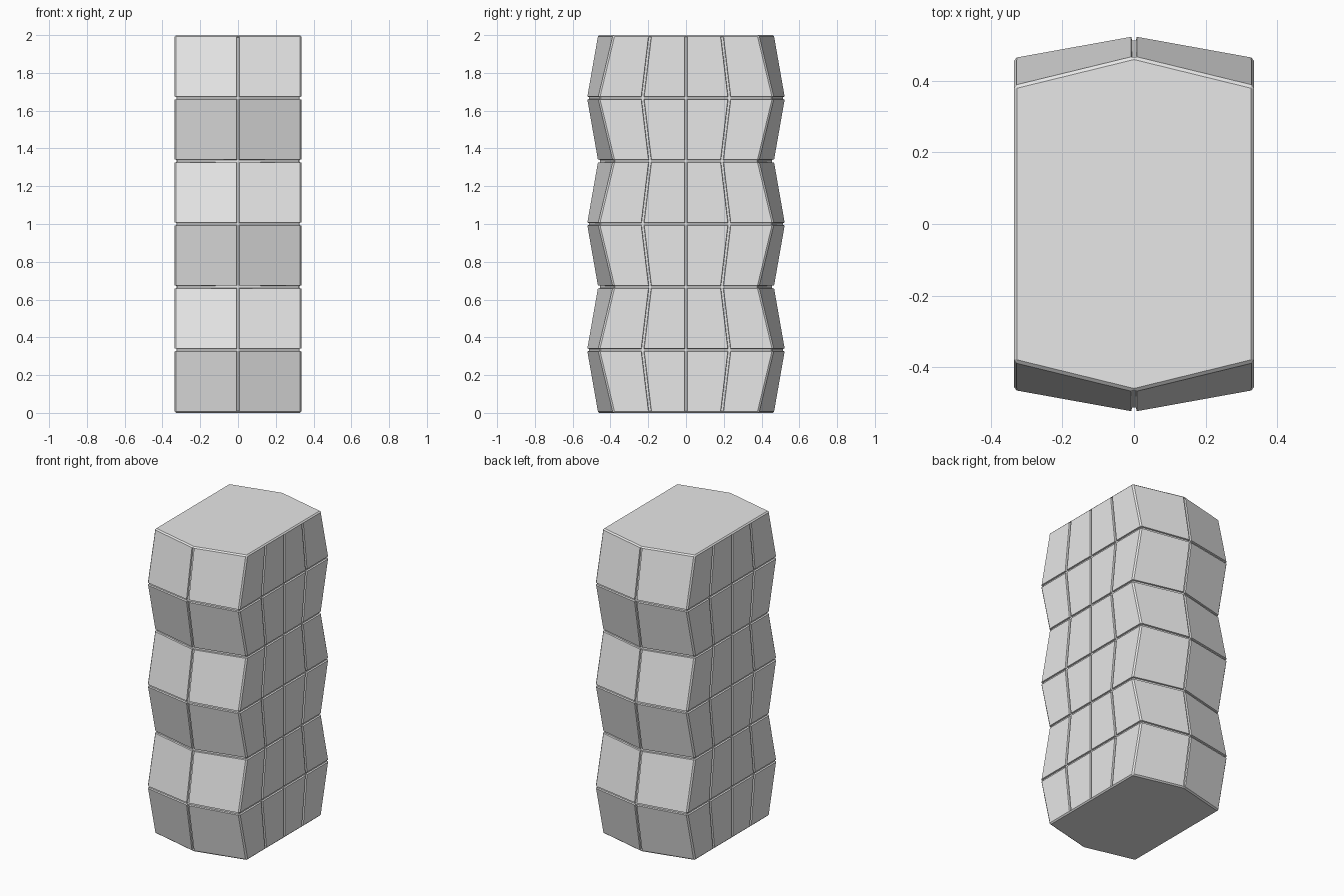
import bpy
import bmesh

cube = bpy.data.objects.get("Cube")
if cube:
    bpy.data.objects.remove(cube, do_unlink=True)

HALF_WIDTH = 0.335
LEVELS = 6
STEP = 2 / LEVELS


def ring_outline(bulge):
    """Six-sided outline, with the long flanks divided at the panel seams."""
    corner, peak, seam = (0.465, 0.525, 0.23) if bulge else (0.385, 0.467, 0.19)
    flank = [-corner, -seam, 0, seam, corner]
    right = [(HALF_WIDTH, y) for y in flank]
    left = [(-x, -y) for x, y in right]
    return [(0, -peak)] + right + [(0, peak)] + left


def is_seam(face):
    """True for bevel strips lying on a joint between two panels."""
    c = face.calc_center_median()
    if not 0.03 < c.z < 1.97:
        return False
    on_level = abs(c.z - round(c.z / STEP) * STEP) < 0.02
    on_ridge = abs(c.x) < 0.02
    y = abs(c.y)
    on_flank = abs(c.x) > 0.32 and (y < 0.03 or abs(y - 0.21) < 0.03)
    return on_level or on_ridge or on_flank


# Stacked zigzag body
bm = bmesh.new()
rings = [[bm.verts.new((x, y, i * STEP)) for x, y in ring_outline(i % 2)]
         for i in range(LEVELS + 1)]
count = len(rings[0])
for low, high in zip(rings, rings[1:]):
    for i in range(count):
        j = (i + 1) % count
        bm.faces.new((low[i], low[j], high[j], high[i]))
bm.faces.new(rings[0][::-1])
bm.faces.new(rings[-1])
bm.normal_update()

# Soften every panel edge, then sink the joints into grooves
strips = bmesh.ops.bevel(bm, geom=bm.edges[:], offset=0.008,
                         affect='EDGES', segments=1, profile=0.5)["faces"]
bm.normal_update()
seams = [f for f in strips if is_seam(f)]
bmesh.ops.inset_region(bm, faces=seams, thickness=0.002, depth=-0.01,
                       use_boundary=True, use_even_offset=True)
bmesh.ops.recalc_face_normals(bm, faces=bm.faces[:])

mesh = bpy.data.meshes.new("panelled_column")
bm.to_mesh(mesh)
bm.free()
column = bpy.data.objects.new("panelled_column", mesh)
bpy.context.collection.objects.link(column)

# Plain grey surface
grey = bpy.data.materials.new("light_grey")
grey.use_nodes = True
colour = (0.8, 0.8, 0.8, 1)
grey.diffuse_color = colour
grey.node_tree.nodes["Principled BSDF"].inputs["Base Color"].default_value = colour
mesh.materials.append(grey)
